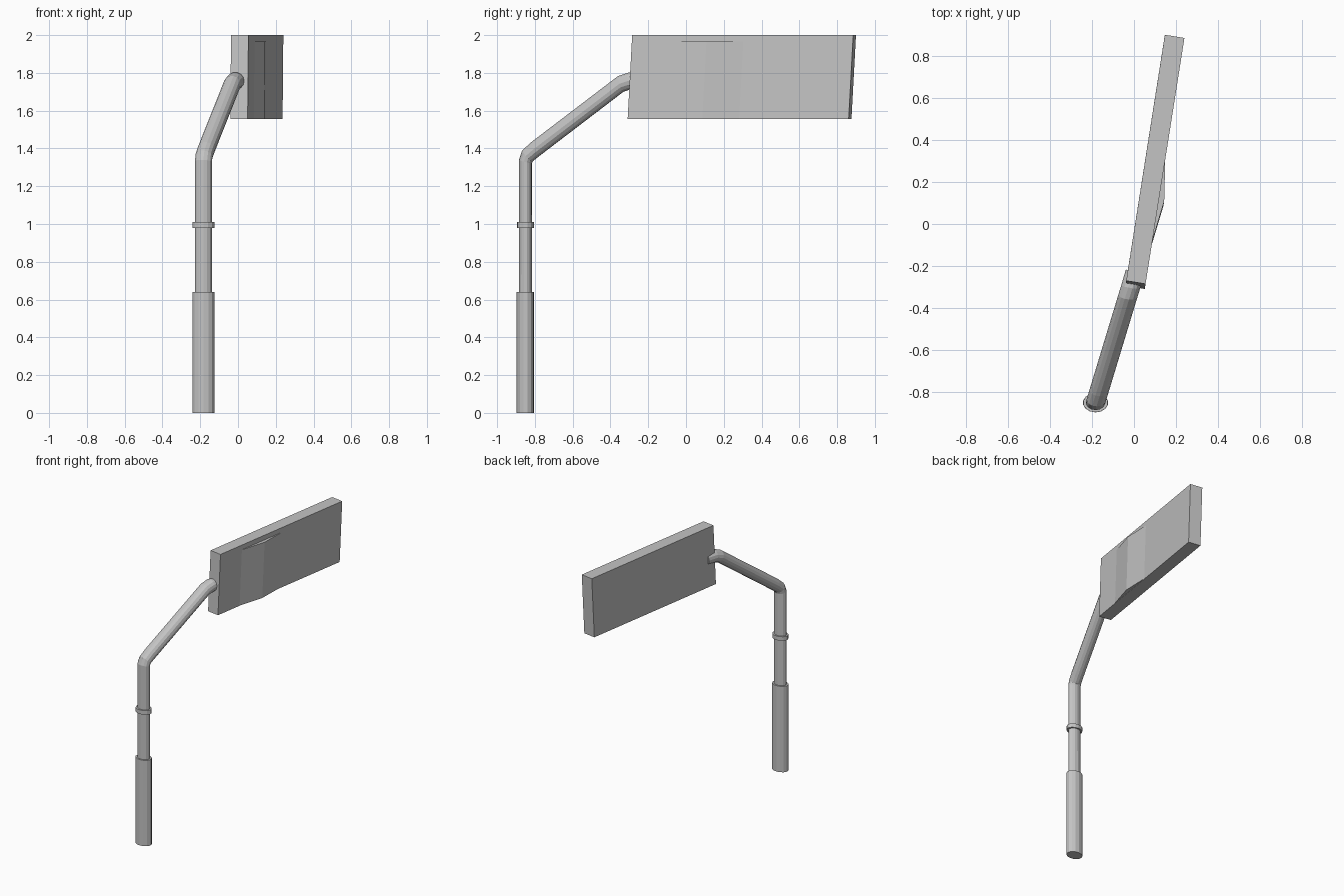
import bpy, bmesh, math
from mathutils import Vector

cube = bpy.data.objects.get("Cube")
if cube:
    bpy.data.objects.remove(cube, do_unlink=True)

SIDES = 14
SQUASH = 0.77            # tubes are narrower along y
POLE = Vector((-0.183, -0.85, 0))

grey = bpy.data.materials.new("painted grey")
grey.use_nodes = True
grey.diffuse_color = (0.55, 0.55, 0.55, 1)
grey.node_tree.nodes["Principled BSDF"].inputs["Base Color"].default_value = (0.55, 0.55, 0.55, 1)


def finish(name, bm):
    bmesh.ops.recalc_face_normals(bm, faces=bm.faces)
    mesh = bpy.data.meshes.new(name)
    bm.to_mesh(mesh)
    bm.free()
    mesh.materials.append(grey)
    obj = bpy.data.objects.new(name, mesh)
    bpy.context.collection.objects.link(obj)
    return obj


def loft(name, loops):
    """Skin closed loops of equal length and cap both ends."""
    bm = bmesh.new()
    rings = [[bm.verts.new(p) for p in loop] for loop in loops]
    n = len(rings[0])
    for a, b in zip(rings, rings[1:]):
        for i in range(n):
            j = (i + 1) % n
            bm.faces.new((a[i], a[j], b[j], b[i]))
    bm.faces.new(rings[0])
    bm.faces.new(rings[-1])
    return finish(name, bm)


def tube(name, path, radius):
    """Sweep a circle along a path, then squash it along y."""
    pts = [Vector((x, y / SQUASH, z)) for x, y, z in path]
    side = Vector((0.956, -0.292 * SQUASH, 0)).normalized()
    loops = []
    for i, p in enumerate(pts):
        ends = []
        if i > 0:
            ends.append((p - pts[i - 1]).normalized())
        if i < len(pts) - 1:
            ends.append((pts[i + 1] - p).normalized())
        tangent = sum(ends, Vector()).normalized()
        u = (side - tangent * side.dot(tangent)).normalized()
        v = tangent.cross(u)
        loop = []
        for k in range(SIDES):
            a = math.tau * k / SIDES
            q = p + radius * (u * math.cos(a) + v * math.sin(a))
            loop.append((q.x, q.y * SQUASH, q.z))
        loops.append(loop)
    return loft(name, loops)


def upright(name, z0, z1, radius):
    return tube(name, [(POLE.x, POLE.y, z) for z in (z0, z1)], radius)


def slab(name, outline, z0, z1):
    """Extrude a plan outline given at the top height, leaning with height."""
    def level(z):
        drop = 2 - z
        return [(x - 0.009 * drop, y - 0.054 * drop, z) for x, y in outline]
    return loft(name, [level(z0), level(z1)])


# Post: thick base sleeve and collar
upright("base_sleeve", 0, 0.64, 0.06)
upright("collar", 0.98, 1.01, 0.059)

# Bent tube from the sleeve up to the sign
tube("pole_and_arm", [
    (POLE.x, POLE.y, 0.6), (POLE.x, POLE.y, 1.33), (-0.180, -0.84, 1.36),
    (-0.168, -0.80, 1.395), (-0.030, -0.345, 1.742), (-0.016, -0.30, 1.757),
    (0.006, -0.225, 1.757)], 0.046)

# Sign board, leaning slightly
slab("sign_board", [(-0.037, -0.27), (0.055, -0.285), (0.24, 0.885), (0.147, 0.90)], 1.555, 2.0)

# Shallow wedge on the board's broad face
slab("face_wedge", [(0.075, -0.12), (0.144, 0.11), (0.149, 0.305), (0.13, 0.25)], 1.557, 1.965)
